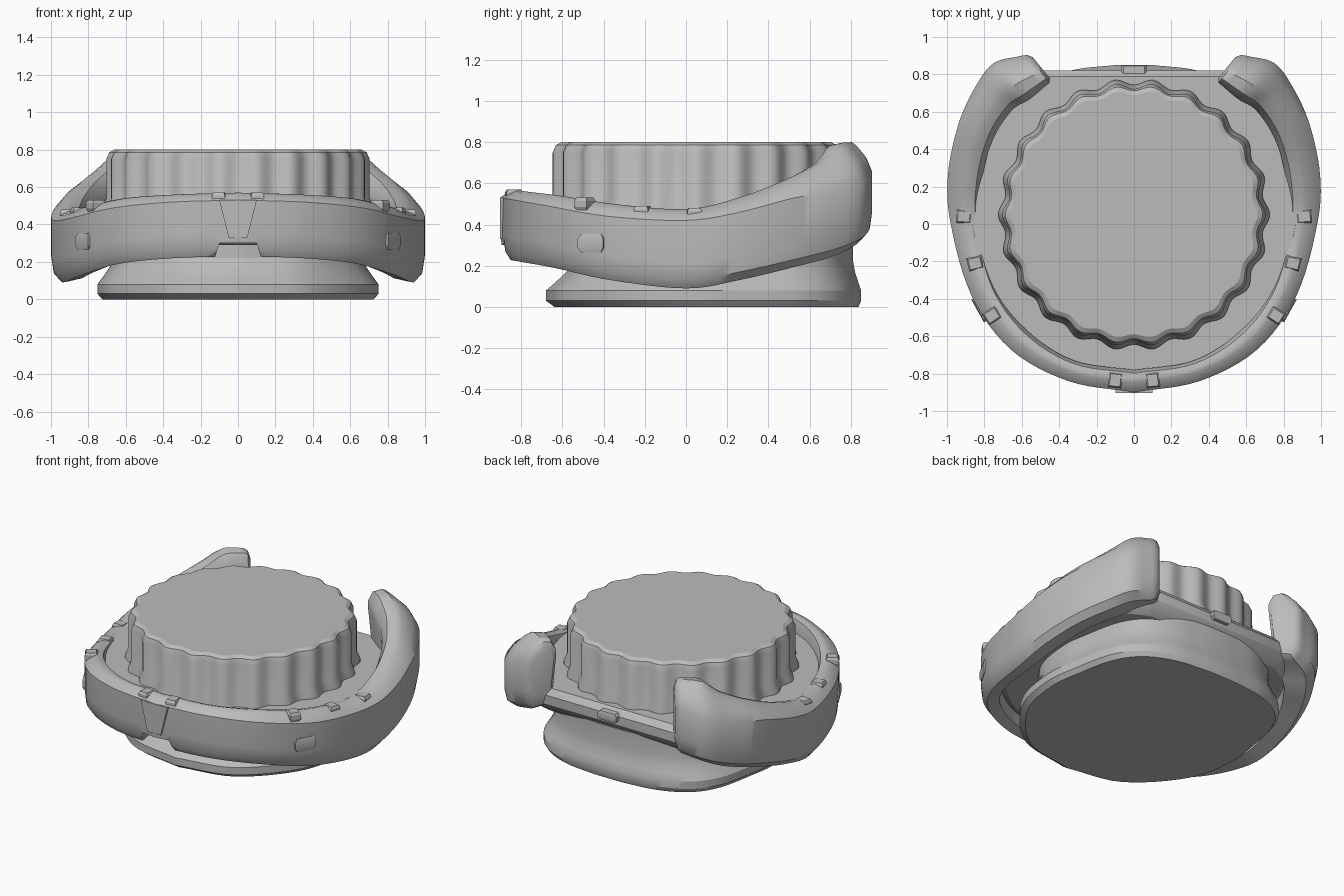
import bpy, bmesh, math
from mathutils import Vector

cube = bpy.data.objects.get("Cube")
if cube:
    bpy.data.objects.remove(cube, do_unlink=True)

grey = bpy.data.materials.new("plain_grey")
grey.use_nodes = True
colour = (0.5, 0.5, 0.5, 1)
grey.diffuse_color = colour
grey.node_tree.nodes["Principled BSDF"].inputs["Base Color"].default_value = colour


def loft(name, rings, angle=25):
    """Skin a list of equal-length point rings and cap both ends."""
    bm = bmesh.new()
    rows = [[bm.verts.new(p) for p in ring] for ring in rings]
    n = len(rows[0])
    for a, b in zip(rows, rows[1:]):
        for i in range(n):
            j = (i + 1) % n
            bm.faces.new((a[i], a[j], b[j], b[i]))
    bm.faces.new(rows[0][::-1])
    bm.faces.new(rows[-1])
    bmesh.ops.recalc_face_normals(bm, faces=bm.faces)
    mesh = bpy.data.meshes.new(name)
    bm.to_mesh(mesh)
    bm.free()
    obj = bpy.data.objects.new(name, mesh)
    bpy.context.collection.objects.link(obj)
    mesh.materials.append(grey)
    bpy.ops.object.select_all(action='DESELECT')
    obj.select_set(True)
    bpy.context.view_layer.objects.active = obj
    bpy.ops.object.shade_smooth_by_angle(angle=math.radians(angle))
    return obj


def smooth_path(points, steps=6):
    """Catmull-Rom interpolation through points of any dimension."""
    pts = [Vector(p) for p in points]
    pts = [2 * pts[0] - pts[1]] + pts + [2 * pts[-1] - pts[-2]]
    out = []
    for a, b, c, d in zip(pts, pts[1:], pts[2:], pts[3:]):
        for k in range(steps):
            t = k / steps
            out.append(0.5 * (2 * b + (c - a) * t + (2 * a - 5 * b + 4 * c - d) * t ** 2
                              + (3 * b - a - 3 * c + d) * t ** 3))
    return out + [pts[-2]]


def mirrored(half):
    """Complete a half outline that starts on the centre line."""
    return [(-p[0], *p[1:]) for p in half[:0:-1]] + [tuple(p) for p in half]


def lug(name, centre, size):
    """Small block whose depth points away from the middle."""
    turn = math.atan2(centre[1], centre[0])
    c, s = math.cos(turn), math.sin(turn)
    x, y, z = (v / 2 for v in size)

    def ring(k, h):
        return [(centre[0] + k * (a * x * c - b * y * s), centre[1] + k * (a * x * s + b * y * c),
                 centre[2] + h) for a, b in ((-1, -1), (1, -1), (1, 1), (-1, 1))]
    return loft(name, [ring(.8, -z), ring(1, -z * .5), ring(1, z * .5), ring(.8, z)])


# Band stations: outer x, y, bottom z, outer shoulder z, crest z, then inner x, y
outer = smooth_path([(0, -.90, .23, .53, .57), (.35, -.84, .22, .52, .56),
                     (.66, -.67, .19, .49, .54), (.87, -.38, .13, .44, .50),
                     (.98, 0, .09, .42, .475), (.995, .26, .13, .46, .53),
                     (.94, .53, .19, .53, .62), (.85, .73, .24, .56, .71),
                     (.75, .86, .29, .60, .79), (.60, .90, .33, .66, .80)])
inner = smooth_path([(0, -.78), (.32, -.73), (.57, -.57), (.74, -.33), (.82, 0),
                     (.81, .25), (.75, .46), (.65, .61), (.56, .665), (.47, .74)])


def band_section(o, i):
    ox, oy, lo, shoulder, hi = o

    def at(t, z):
        return (ox + (i[0] - ox) * t, oy + (i[1] - oy) * t, z)
    # the underside tucks in and the top slopes up towards the inside
    return [at(.28, lo), at(.07, lo + .04), at(0, lo + .12), at(0, shoulder),
            at(.18, shoulder + (hi - shoulder) * .5), at(.45, hi - (hi - shoulder) * .12),
            at(.6, hi), at(.85, hi - .01), at(1, hi - .07), at(1, hi - .13), at(.85, lo + .02)]


sections = [band_section(o, i) for o, i in zip(outer, inner)]
left = sections[1:]
right = [[(-x, y, z) for x, y, z in s] for s in reversed(left)]


def horn_cap(section, grow, shift):
    c = sum((Vector(p) for p in section), Vector()) / len(section)
    slide = Vector((-math.copysign(.8, c.x), .3, 0)) * shift
    return [c + (Vector(p) - c) * grow + slide for p in section]


caps = [(.93, .03), (.7, .05)]
start = [horn_cap(right[0], *k) for k in reversed(caps)]
finish = [horn_cap(left[-1], *k) for k in caps]
band = loft("outer_band", start + right + [sections[0]] + left + finish, 35)

# Notch under the middle of the front of the band
cutter = loft("notch_cutter", [[(s * w, y, z) for s, w, z in
              ((-1, .16, .1), (1, .16, .1), (1, .1, .3), (-1, .1, .3))] for y in (-1, -.7)])
cutter.hide_render = True
cut = band.modifiers.new("front_notch", 'BOOLEAN')
cut.operation = 'DIFFERENCE'
cut.object = cutter
bpy.context.view_layer.objects.active = band
bpy.ops.object.modifier_apply(modifier=cut.name)
bpy.data.objects.remove(cutter, do_unlink=True)

# Tapered plate on the front of the band
loft("front_plate", [[(s * w, y, z) for s, w, z in
     ((-1, .05, .33), (1, .05, .33), (1, .1, .53), (-1, .1, .53))] for y in (-.903, -.87)])

# Deck with a straight back edge, fitted inside the band
deck = mirrored([((o[0] + i[0]) / 2, (o[1] + i[1]) / 2) for o, i in zip(outer, inner)])


def level(outline, scale, z, anchor=.05):
    return [(x * scale, (y - anchor) * scale + anchor, z) for x, y in outline]


loft("deck", [level(deck, .9, .29), level(deck, .97, .33), level(deck, 1, .37),
              level(deck, 1, .43), level(deck, .97, .46), level(deck, .96, .47)])
lug("back_tab", (0, .825, .42), (.05, .14, .06))

# Flared foot: narrows more at the front than at the broad, gently bowed back
foot = mirrored(smooth_path([(0, -.68), (.38, -.59), (.67, -.28), (.75, .05), (.72, .32),
                             (.66, .57), (.54, .73), (.34, .82), (.10, .85)]))
loft("flared_foot", [level(foot, s, z, .5) for s, z in
     ((.965, 0), (1, .03), (1, .08), (.96, .12), (.915, .17), (.89, .22), (.89, .34))])

# Fluted knob with a rounded top edge and a collar at its foot
LOBES, STEPS = 22, 264


def fluted(radius, depth, z):
    ring = []
    for k in range(STEPS):
        a = math.tau * k / STEPS
        r = radius + depth * math.cos(LOBES * a)
        ring.append((r * math.cos(a), .05 + r * math.sin(a), z))
    return ring


loft("fluted_knob", [fluted(.71, .016, .40), fluted(.71, .016, .49), fluted(.688, .016, .54),
                     fluted(.688, .016, .75), fluted(.675, .013, .785), fluted(.65, .011, .80)])

# Small lugs along the top and sides of the band
for side in (-1, 1):
    for x, y, z in ((.10, -.835, .54), (.76, -.49, .50), (.85, -.21, .46), (.91, .04, .45)):
        lug("band_lug", (side * x, y, z), (.08, .07, .06))
    lug("side_lug", (side * .81, -.45, .31), (.06, .14, .09))
